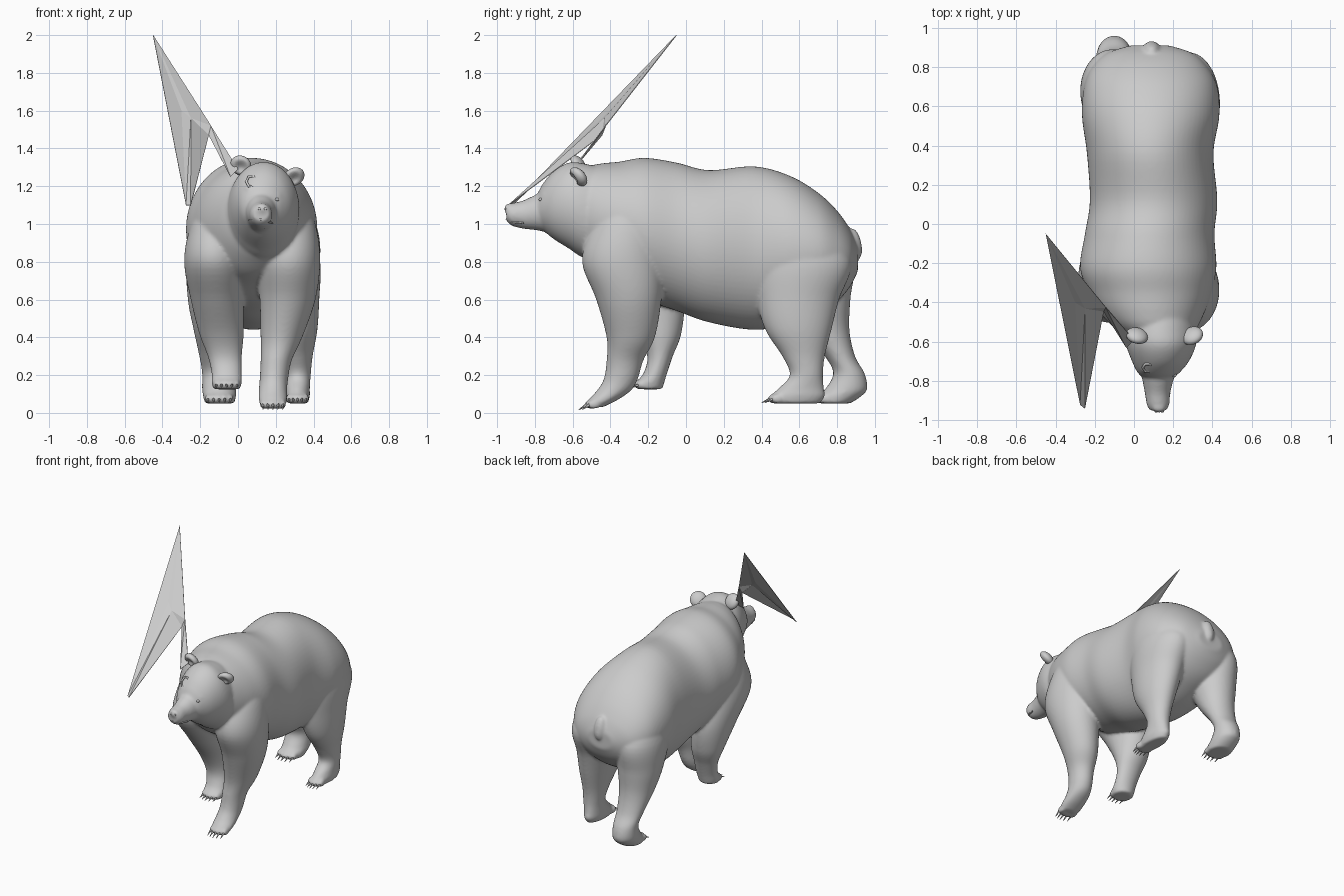
import bpy, bmesh, math
from mathutils import Vector, Matrix

cube = bpy.data.objects.get("Cube")
if cube:
    bpy.data.objects.remove(cube)

grey = bpy.data.materials.new("plain grey")
grey.use_nodes = True
GREY = (0.6, 0.6, 0.6, 1)
grey.diffuse_color = GREY
grey.node_tree.nodes["Principled BSDF"].inputs["Base Color"].default_value = GREY


def finish(name, bm, smooth=True):
    bmesh.ops.recalc_face_normals(bm, faces=bm.faces[:])
    mesh = bpy.data.meshes.new(name)
    bm.to_mesh(mesh)
    bm.free()
    mesh.materials.append(grey)
    for p in mesh.polygons:
        p.use_smooth = smooth
    ob = bpy.data.objects.new(name, mesh)
    bpy.context.collection.objects.link(ob)
    return ob


def spline(rows, steps=6):
    """Smooth curve through rows of numbers."""
    rows = [Vector(r) for r in rows]
    out = []
    for i in range(len(rows) - 1):
        a, b = rows[i], rows[i + 1]
        ta = (b - rows[max(i - 1, 0)]) / 2
        tb = (rows[min(i + 2, len(rows) - 1)] - a) / 2
        for s in range(steps):
            t = s / steps
            out.append(a * (2*t**3 - 3*t*t + 1) + ta * (t**3 - 2*t*t + t)
                       + b * (3*t*t - 2*t**3) + tb * (t**3 - t*t))
    return out + [rows[-1]]


def loft(bm, rows, axis, sides=72):
    """Closed tube. Each row: level, low and high x, low and high of the other axis."""
    rings = []
    for lev, x0, x1, c0, c1 in spline(rows):
        ring = []
        for k in range(sides):
            a = 2 * math.pi * k / sides
            x = (x0 + x1) / 2 + (x1 - x0) / 2 * math.cos(a)
            c = (c0 + c1) / 2 + (c1 - c0) / 2 * math.sin(a)
            ring.append(bm.verts.new((x, lev, c) if axis == "y" else (x, c, lev)))
        rings.append(ring)
    for a, b in zip(rings, rings[1:]):
        for k in range(sides):
            n = (k + 1) % sides
            bm.faces.new((a[k], a[n], b[n], b[k]))
    bm.faces.new(rings[0])
    bm.faces.new(rings[-1])


def ball(bm, centre, size, turn=(0, 0, 0)):
    m = Matrix.Translation(centre)
    for ang, ax in zip(turn, "XYZ"):
        m = m @ Matrix.Rotation(math.radians(ang), 4, ax)
    bmesh.ops.create_uvsphere(bm, u_segments=24, v_segments=14, radius=1,
                              matrix=m @ Matrix.Diagonal((*size, 1)))


# torso with neck and chest
bm = bmesh.new()
loft(bm, [(-.60, .0, .27, .88, 1.24), (-.53, -.10, .32, .81, 1.30),
          (-.45, -.175, .36, .74, 1.32), (-.35, -.23, .395, .68, 1.33),
          (-.22, -.275, .42, .60, 1.35), (-.05, -.25, .41, .54, 1.325),
          (.12, -.225, .425, .48, 1.285), (.36, -.24, .405, .44, 1.305),
          (.55, -.265, .435, .47, 1.255), (.70, -.255, .425, .53, 1.165),
          (.80, -.215, .375, .59, 1.07), (.87, -.14, .30, .67, .97),
          (.91, -.02, .18, .75, .88)], "y")
# planted front leg
loft(bm, [(1.14, .18, .36, -.39, -.20), (.98, .12, .415, -.50, -.14),
          (.80, .10, .435, -.55, -.12), (.60, .115, .41, -.475, -.13),
          (.40, .12, .34, -.42, -.165), (.28, .12, .285, -.42, -.225),
          (.18, .115, .265, -.435, -.255), (.12, .11, .26, -.47, -.29),
          (.07, .11, .26, -.515, -.36), (.03, .12, .25, -.53, -.44)], "z")
# raised front leg
loft(bm, [(1.14, -.19, -.02, -.37, -.18), (.98, -.255, .02, -.46, -.10),
          (.80, -.285, .035, -.50, -.06), (.60, -.25, .03, -.37, -.01),
          (.42, -.205, .03, -.25, -.025), (.30, -.16, .02, -.205, -.07),
          (.21, -.14, .02, -.225, -.10), (.16, -.14, .02, -.265, -.115),
          (.125, -.13, .01, -.26, -.125)], "z")
# hind legs
loft(bm, [(1.0, .15, .38, .43, .75), (.80, .12, .435, .36, .875),
          (.60, .15, .43, .375, .81), (.44, .19, .42, .42, .77),
          (.30, .23, .395, .51, .735), (.20, .25, .385, .55, .725),
          (.13, .25, .38, .49, .73), (.09, .25, .38, .45, .735),
          (.05, .26, .37, .45, .71)], "z")
loft(bm, [(1.0, -.21, .0, .50, .76), (.80, -.27, .05, .45, .885),
          (.60, -.265, .04, .53, .87), (.44, -.235, .01, .62, .865),
          (.30, -.205, -.01, .735, .895), (.21, -.19, -.015, .78, .945),
          (.13, -.19, -.01, .74, .96), (.09, -.185, -.01, .70, .93),
          (.05, -.175, -.02, .70, .87)], "z")
# tail
ball(bm, (.09, .895, .895), (.042, .034, .085), (12, 0, 0))
# head, muzzle, nose and brows
loft(bm, [(-.42, -.03, .31, .80, 1.29), (-.54, -.055, .325, .82, 1.32),
          (-.62, -.04, .315, .87, 1.325), (-.70, -.01, .28, .92, 1.28),
          (-.76, .02, .23, .97, 1.21), (-.79, .06, .19, 1.0, 1.15)], "y")
loft(bm, [(-.68, .02, .23, .94, 1.18), (-.78, .04, .205, .965, 1.16),
          (-.86, .055, .185, .975, 1.125), (-.92, .065, .18, .99, 1.11),
          (-.95, .08, .165, 1.015, 1.095)], "y")
ball(bm, (.128, -.937, 1.08), (.038, .025, .03), (0, 14, 0))
for x, z in ((.07, 1.185), (.20, 1.155)):
    ball(bm, (x, -.735, z), (.035, .03, .02), (0, 14, 0))

# toes join the body, claws stay separate
feet = {"front_left": (.185, -.505, .045, .125, -.03),
        "front_right": (-.06, -.245, .15, .13, -.015),
        "hind_left": (.315, .465, .075, .105, -.02),
        "hind_right": (-.10, .715, .075, .14, -.02)}
for name, (x, y, z, width, drop) in feet.items():
    claws = bmesh.new()
    for k in range(5):
        t = (k - 2) / 2
        c = Vector((x + t * width * .42, y + .018 * t * t, z))
        ball(bm, c, (.017, .034, .025))
        aim = Vector((0, -.045, drop))
        rot = aim.to_track_quat("Z", "Y").to_matrix().to_4x4()
        bmesh.ops.create_cone(claws, cap_ends=True, segments=8, radius1=.008, radius2=.001,
                              depth=.05, matrix=Matrix.Translation(
                                  c + Vector((0, -.025, -.003)) + aim * .4) @ rot)
    finish(name + "_claws", claws)

# fuse the overlapping volumes into one skin
body = finish("bear_body", bm)
skin = body.modifiers.new("Fuse", "REMESH")
skin.mode = "VOXEL"
skin.voxel_size = .0095
skin.use_smooth_shade = True
soft = body.modifiers.new("Soften", "SMOOTH")
soft.factor = 0.5
soft.iterations = 8

# ears, cupped and leaning forward
for side, x, z, tilt, yaw in (("right", .015, 1.31, -14, -15), ("left", .297, 1.25, 32, 25)):
    bm = bmesh.new()
    ball(bm, (x, -.57, z), (.057, .034, .058), (28, tilt, yaw))
    pit = Vector((x, -.60, z - .008))
    for v in bm.verts:
        d = (v.co - pit).length
        if d < .042:
            v.co.y += .035 * (1 - d / .042)
    finish(side + "_ear", bm)

# eyes and nostrils
bm = bmesh.new()
for x, z in ((.075, 1.15), (.205, 1.13)):
    ball(bm, (x, -.768, z), (.013, .012, .009))
finish("eyes", bm)
bm = bmesh.new()
for x in (.113, .145):
    ball(bm, (x, -.957, 1.08), (.008, .005, .007))
finish("nostrils", bm)


def tube(name, points, radius, closed=False):
    cu = bpy.data.curves.new(name, "CURVE")
    cu.dimensions = "3D"
    cu.bevel_depth = radius
    cu.bevel_resolution = 2
    sp = cu.splines.new("POLY")
    sp.points.add(len(points) - 1)
    for p, co in zip(sp.points, points):
        p.co = (*co, 1)
    sp.use_cyclic_u = closed
    cu.materials.append(grey)
    ob = bpy.data.objects.new(name, cu)
    bpy.context.collection.objects.link(ob)


# mouth line and the small wound on the brow
tube("mouth", [(.06, -.86, 1.02), (.075, -.92, 1.02), (.12, -.95, 1.025),
               (.165, -.92, 1.01), (.182, -.86, 1.005)], .005)
tube("brow_wound", [(.07 + .026 * math.cos(a), -.733 + .022 * math.sin(a),
                     1.225 + .03 * math.sin(a))
                    for a in [i * math.pi / 3 for i in range(6)]], .007, True)

# stretched pennant of thin sheets beside the head
tip, low, low2 = (-.45, -.05, 2.0), (-.275, -.92, 1.1), (-.25, -.94, 1.1)
fold, crease = (-.25, -.43, 1.56), (-.30, -.40, 1.60)
mid, mid2 = (-.155, -.445, 1.47), (-.143, -.425, 1.52)
root, root2 = (-.04, -.63, 1.25), (.0, -.59, 1.29)
sheets = {"pennant_sheet": [(tip, low, crease), (tip, crease, fold), (crease, low, fold),
                            (tip, fold, mid2), (fold, mid, mid2)],
          "pennant_fold": [(fold, low2, mid), (low, low2, fold)],
          "pennant_strut": [(mid, root, mid2), (mid2, root, root2)]}
for name, tris in sheets.items():
    bm = bmesh.new()
    for tri in tris:
        bm.faces.new([bm.verts.new(p) for p in tri])
    bmesh.ops.remove_doubles(bm, verts=bm.verts[:], dist=.0005)
    thick = finish(name, bm, False).modifiers.new("Thickness", "SOLIDIFY")
    thick.thickness = .004
    thick.offset = 0
